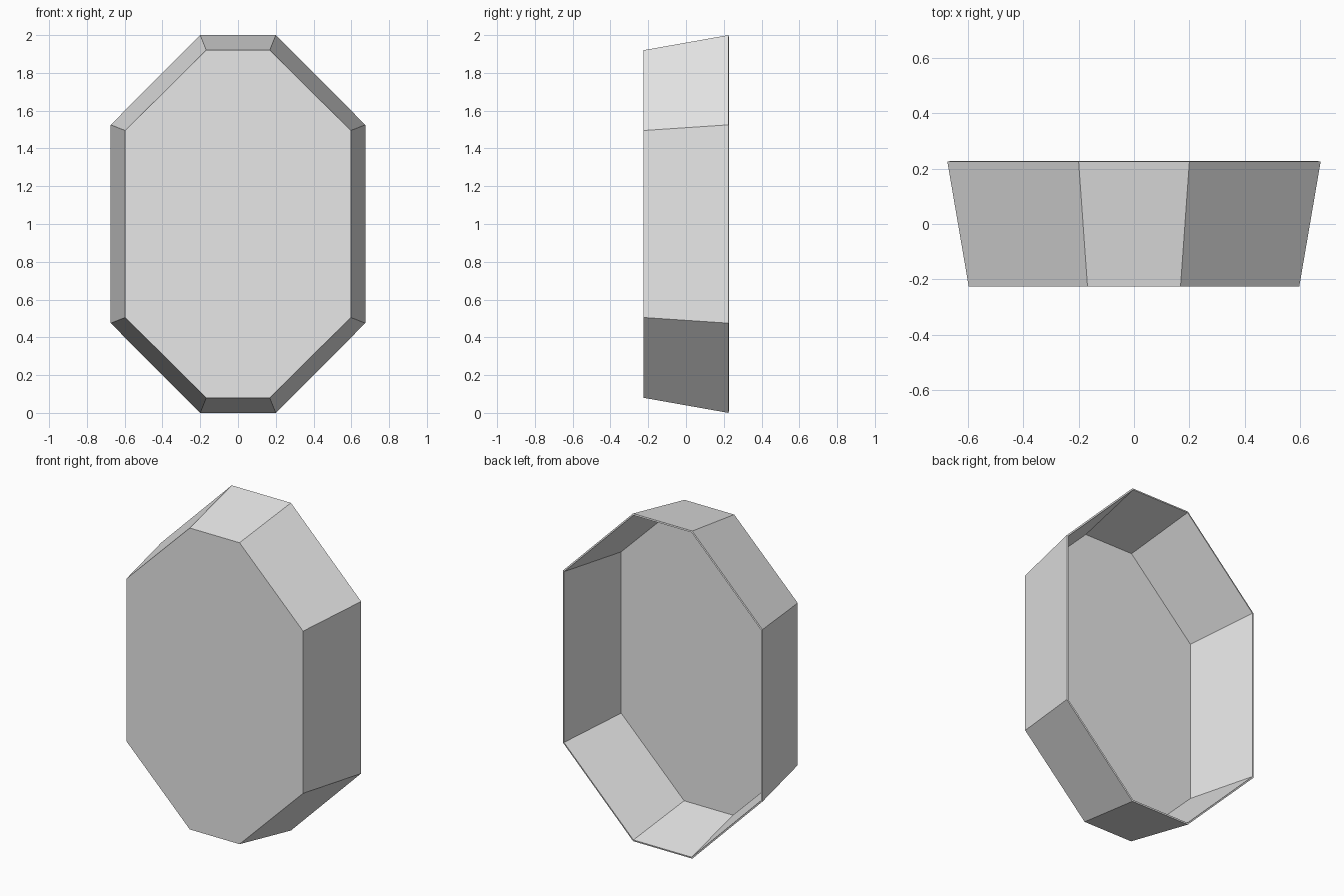
import bpy
import bmesh

cube = bpy.data.objects.get("Cube")
if cube:
    bpy.data.objects.remove(cube, do_unlink=True)

# Plain light grey
grey = bpy.data.materials.new("light_grey")
grey.use_nodes = True
grey.diffuse_color = (0.8, 0.8, 0.8, 1)
grey.node_tree.nodes["Principled BSDF"].inputs["Base Color"].default_value = (0.8, 0.8, 0.8, 1)


def octagon(bm, y, half_w, half_h, flat_w, flat_h):
    """Ring of eight vertices: an upright rectangle with cut corners."""
    quarter = [(flat_w, half_h), (half_w, flat_h)]
    right = quarter + [(x, -z) for x, z in reversed(quarter)]
    ring = right + [(-x, -z) for x, z in right]
    return [bm.verts.new((x, y, z + 1)) for x, z in ring]


# Shallow tray: closed front panel, flared walls, open back
bm = bmesh.new()
front = octagon(bm, -0.225, 0.597, 0.92, 0.168, 0.495)
rim = octagon(bm, 0.225, 0.674, 1.0, 0.2, 0.525)
bm.faces.new(front)
for i in range(8):
    j = (i + 1) % 8
    bm.faces.new((front[i], rim[i], rim[j], front[j]))
bmesh.ops.recalc_face_normals(bm, faces=bm.faces)
bm.faces.ensure_lookup_table()
if bm.faces[0].normal.y > 0:
    bmesh.ops.reverse_faces(bm, faces=bm.faces)

mesh = bpy.data.meshes.new("octagonal_tray")
bm.to_mesh(mesh)
bm.free()
mesh.materials.append(grey)
tray = bpy.data.objects.new("octagonal_tray", mesh)
bpy.context.collection.objects.link(tray)

# Thin wall, grown inwards
wall = tray.modifiers.new("wall_thickness", 'SOLIDIFY')
wall.thickness = 0.01
wall.offset = -1
